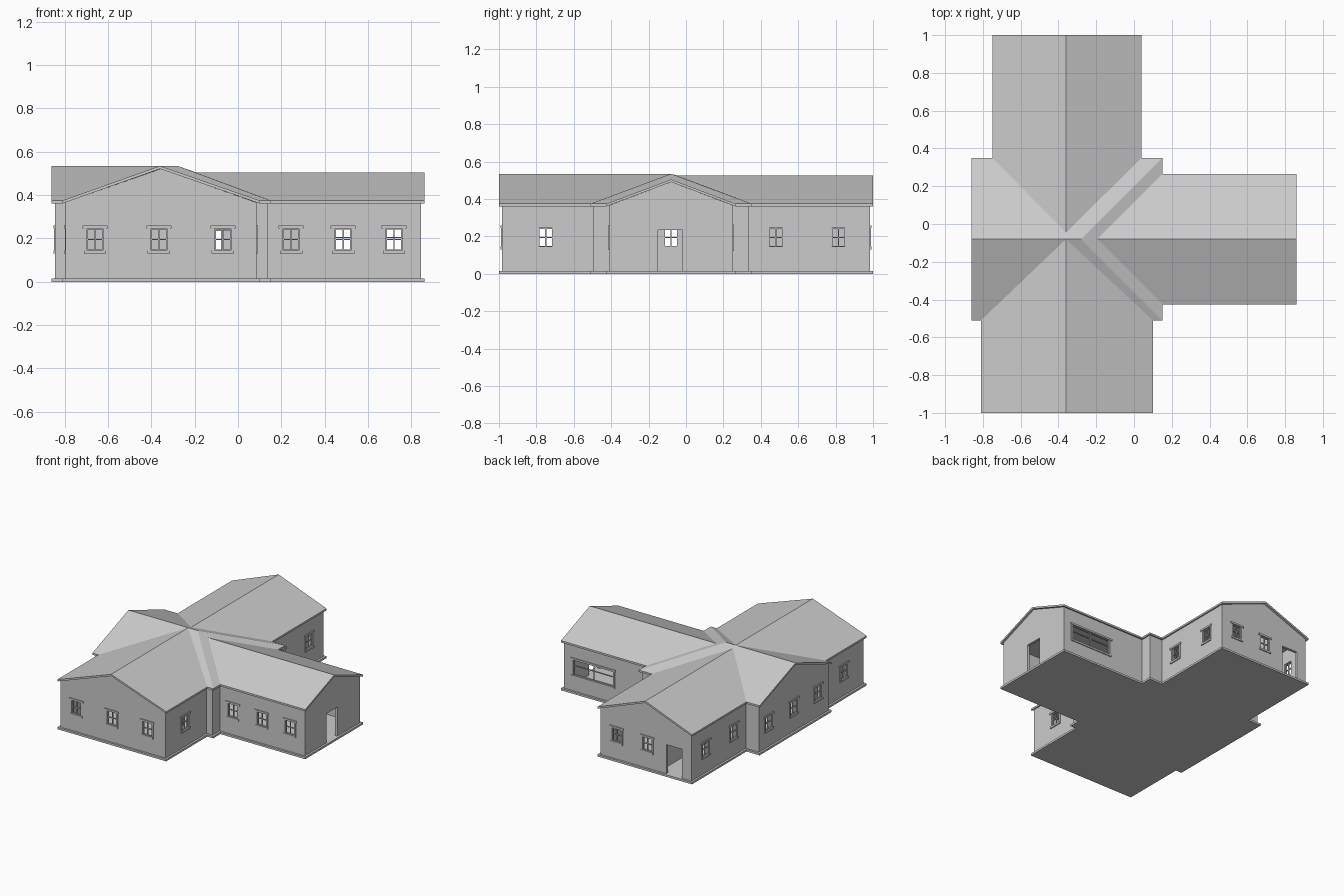
import bpy, bmesh, math
from mathutils import Matrix, Vector

if "Cube" in bpy.data.objects:
    bpy.data.objects.remove(bpy.data.objects["Cube"])

# Plan outline of slab and eaves (counter-clockwise)
PLAN = [(-.81, -1), (.10, -1), (.10, -.51), (.15, -.51), (.15, -.425), (.86, -.425),
        (.86, .265), (.15, .265), (.15, .35), (.04, .35), (.04, 1), (-.75, 1),
        (-.75, .35), (-.86, .35), (-.86, -.51), (-.81, -.51)]
FLOOR, EAVE, ROOF_T, INSET, WALL_T = .015, .375, .014, .015, .02
RX, RY = -.36, -.08          # ridge lines


def finish(name, bm):
    bmesh.ops.recalc_face_normals(bm, faces=bm.faces)
    me = bpy.data.meshes.new(name)
    bm.to_mesh(me)
    bm.free()
    ob = bpy.data.objects.new(name, me)
    bpy.context.collection.objects.link(ob)
    return ob


def box(bm, x0, x1, y0, y1, z0, z1, mat=Matrix()):
    m = (mat @ Matrix.Translation(((x0 + x1) / 2, (y0 + y1) / 2, (z0 + z1) / 2))
         @ Matrix.Diagonal((x1 - x0, y1 - y0, z1 - z0, 1)))
    bmesh.ops.create_cube(bm, size=1, matrix=m)


def extrude(bm, pts, vec):
    f = bm.faces.new([bm.verts.new(p) for p in pts])
    r = bmesh.ops.extrude_face_region(bm, geom=[f])
    bmesh.ops.translate(bm, vec=vec,
                        verts=[v for v in r["geom"] if isinstance(v, bmesh.types.BMVert)])


def inset(d):
    out = []
    n = len(PLAN)
    for i in range(n):
        a, b, c = (Vector(PLAN[j % n]) for j in (i - 1, i, i + 1))
        e1, e2 = (b - a).normalized(), (c - b).normalized()
        out.append((b.x - d * (e1.y + e2.y), b.y + d * (e1.x + e2.x)))
    return out


def plan_slab(name, d, z0, z1):
    bm = bmesh.new()
    extrude(bm, [(x, y, z0) for x, y in inset(d)], (0, 0, z1 - z0))
    return finish(name, bm)


def cut(ob, cutter):
    m = ob.modifiers.new("cut", 'BOOLEAN')
    m.operation, m.solver, m.object = 'DIFFERENCE', 'EXACT', cutter
    bpy.context.view_layer.objects.active = ob
    bpy.ops.object.modifier_apply(modifier=m.name)
    bpy.data.objects.remove(cutter)


# Base slab, walls and ceiling
plan_slab("base_slab", 0, 0, FLOOR)
walls = plan_slab("walls", INSET, FLOOR, .365)
cut(walls, plan_slab("room_cutter", INSET + WALL_T, -.1, .6))
plan_slab("ceiling", INSET + .002, .352, .36)

# Openings: wall position, facing (degrees, 0 = front), width
S, E, N, W = 0, 90, 180, 270
WINDOWS = [((x, -.985), S) for x in (-.66, -.365, -.07)]
WINDOWS += [((x, -.41), S) for x in (.245, .485, .72)]
WINDOWS += [((x, .985), N) for x in (-.11, -.365)]
WINDOWS += [((-.845, y), W) for y in (.22, RY, -.37)]
WINDOWS += [((-.735, y), W) for y in (.48, .815)] + [((.025, y), E) for y in (.48, .815)]
WINDOWS += [((-.795, -.75), W), ((.085, -.75), E)]
WINDOWS = [(p, f, .075, .145, .245) for p, f in WINDOWS]
WINDOWS.append(((.60, .25), N, .335, .135, .25))
DOORS = [((.845, -.085), E, .13, FLOOR, .235), ((-.59, .985), N, .13, FLOOR, .235)]


def place(p, facing):
    return Matrix.Translation((p[0], p[1], 0)) @ Matrix.Rotation(math.radians(facing), 4, 'Z')


bm = bmesh.new()
for p, f, w, z0, z1 in WINDOWS + DOORS:
    low = z0 - .005 if z0 == FLOOR else z0
    box(bm, -w / 2, w / 2, -.03, .03, low, z1, place(p, f))
cut(walls, finish("opening_cutter", bm))

# Window casings, sashes and glazing bars
for i, (p, f, w, z0, z1) in enumerate(WINDOWS):
    m, h, t = place(p, f), w / 2, .014
    bm = bmesh.new()
    for s in (-1, 1):
        a, b = sorted((s * h, s * (h + t)))
        box(bm, a, b, -.004, .002, z0, z1, m)
        a, b = sorted((s * h, s * (h - .005)))
        box(bm, a, b, .004, .014, z0, z1, m)
    box(bm, -h - t - .006, h + t + .006, -.007, .002, z1, z1 + t, m)
    box(bm, -h - t, h + t, -.007, .002, z0 - t, z0, m)
    box(bm, -h, h, .004, .014, z0, z0 + .004, m)
    box(bm, -h, h, .004, .014, z1 - .004, z1, m)
    box(bm, -.003, .003, .005, .013, z0, z1, m)
    zb = (z0 + z1) / 2 + (.012 if w > .2 else 0)
    box(bm, -h, h, .005, .013, zb - .003, zb + .003, m)
    finish(f"window_{i + 1}", bm)

# Gable walls above the eaves
bm = bmesh.new()
for c, half, end, facing, peak in ((RX, .44, .985, S, .535), (RX, .38, .985, N, .525),
                                   (RY, .33, .845, E, .505), (RY, .415, .845, W, .535)):
    p = {S: (c + .003, -end), N: (c + .005, end), E: (end, c), W: (-end, c)}[facing]
    m = place(p, facing)
    prof = [(-half, .36), (half, .36), (half, .366), (0, peak - ROOF_T), (-half, .366)]
    extrude(bm, [m @ Vector((x, 0, z)) for x, z in prof],
            m.to_3x3() @ Vector((0, WALL_T, 0)))
finish("gable_walls", bm)

# Interior partitions
bm = bmesh.new()
box(bm, -.78, -.12, -.495, -.48, FLOOR, .352)
box(bm, -.03, .065, -.495, -.48, FLOOR, .352)
box(bm, -.12, -.03, -.495, -.48, .235, .352)
box(bm, -.465, -.45, .33, .965, FLOOR, .352)
finish("partitions", bm)

# Roof: plan indices at eave height plus named ridge points
ridge = {"sr": (RX, -1, .535), "nr": (RX, 1, .525), "er": (.86, RY, .505),
         "wr": (-.86, RY, .535), "p": (RX, RY, .535), "q": (RX, -.045, .525),
         "h": (-.28, RY, .535), "v": (-.195, RY, .505)}
FACES = [(14, 15, "p", "wr"), (13, "wr", "p", "q", 12),          # west gable
         (0, "sr", "p", 15), ("sr", 1, 2, "p"),                  # south wing
         (11, 12, "q", "nr"), (10, "nr", "q", 9),                # north wing
         (2, 3, "h", "p"), (9, "q", "p", "h", 8),                # main slopes
         (3, 4, "v", "h"), (8, "h", "v", 7),                     # hip end
         (4, 5, "er", "v"), ("er", 6, 7, "v")]                   # east wing
bm = bmesh.new()
V = {k: bm.verts.new(p) for k, p in ridge.items()}
V.update({i: bm.verts.new((x, y, EAVE)) for i, (x, y) in enumerate(PLAN)})
faces = [bm.faces.new([V[k] for k in f]) for f in FACES]
bmesh.ops.recalc_face_normals(bm, faces=faces)
r = bmesh.ops.extrude_face_region(bm, geom=faces, use_keep_orig=True)
bmesh.ops.translate(bm, vec=(0, 0, -ROOF_T),
                    verts=[v for v in r["geom"] if isinstance(v, bmesh.types.BMVert)])
finish("roof", bm)
